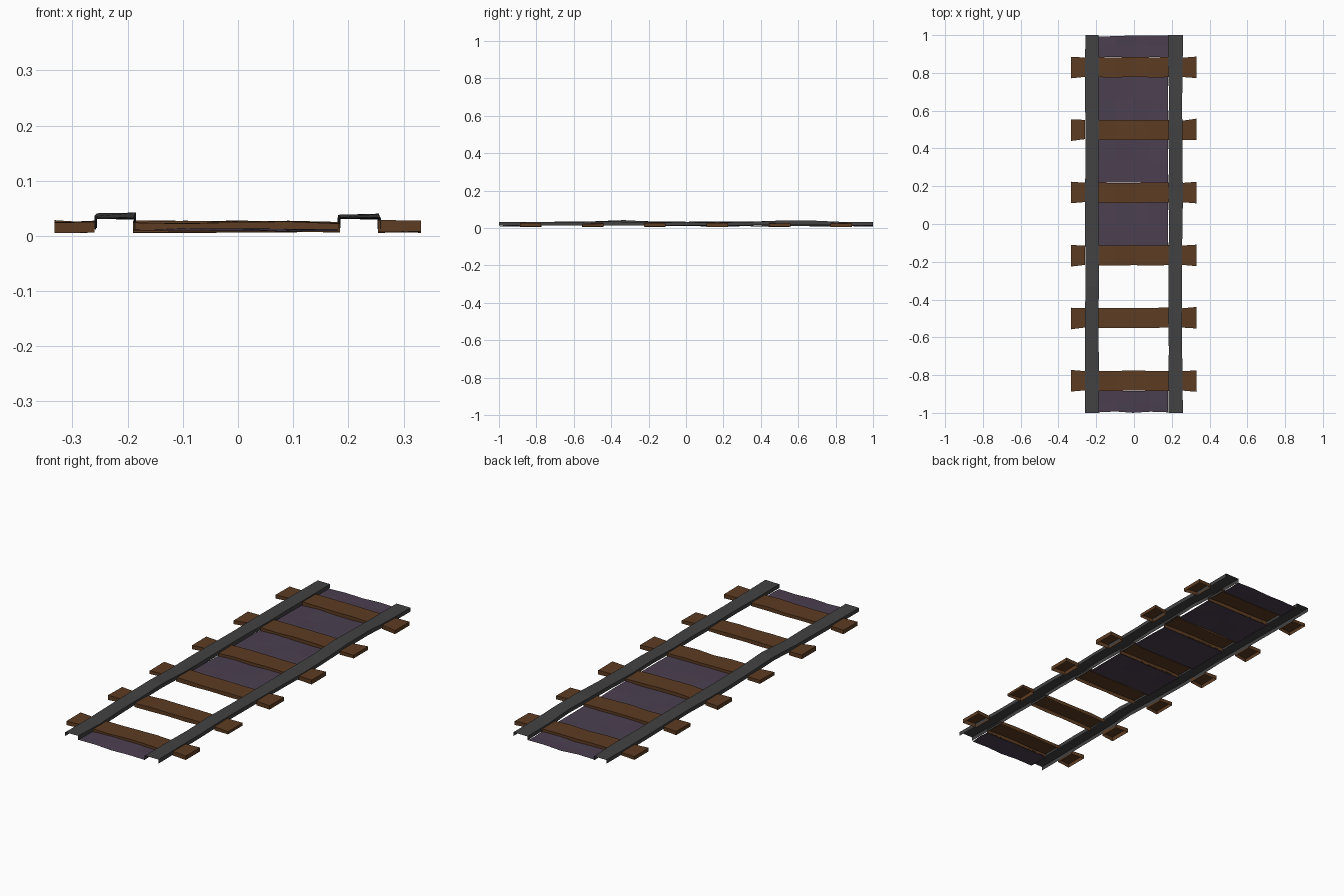
import bpy, bmesh, math, random

random.seed(4)
cube = bpy.data.objects.get("Cube")
if cube:
    bpy.data.objects.remove(cube, do_unlink=True)


def material(name, rgb):
    m = bpy.data.materials.new(name)
    m.use_nodes = True
    m.diffuse_color = (*rgb, 1)
    m.node_tree.nodes["Principled BSDF"].inputs["Base Color"].default_value = (*rgb, 1)
    return m


IRON = material("dark iron", (0.054, 0.054, 0.054))
WOOD = material("brown wood", (0.109, 0.045, 0.016))
GRAVEL = material("purple gravel", (0.071, 0.050, 0.080))


def jit(amount):
    return random.uniform(-amount, amount)


def strip(name, rings, mat, cap_start=False, cap_end=False):
    """Open sheet lofted through rings of points, with optional end walls."""
    bm = bmesh.new()
    rows = [[bm.verts.new(p) for p in ring] for ring in rings]
    for a, b in zip(rows, rows[1:]):
        for i in range(len(a) - 1):
            bm.faces.new((a[i], b[i], b[i + 1], a[i + 1]))
    if cap_start:
        bm.faces.new(rows[0])
    if cap_end:
        bm.faces.new(rows[-1][::-1])
    mesh = bpy.data.meshes.new(name)
    bm.to_mesh(mesh)
    bm.free()
    mesh.materials.append(mat)
    ob = bpy.data.objects.new(name, mesh)
    bpy.context.collection.objects.link(ob)
    return ob


def rail(name, x0, x1, bump_y):
    """Hollow channel that rises gently at one place."""
    rings = []
    count = 12
    for i in range(count + 1):
        y = -1 + 2 * i / count
        top = 0.032 + 0.008 * math.exp(-((y - bump_y) / 0.2) ** 2) + jit(0.0015)
        low = top - 0.019
        l, r = x0 + jit(0.003), x1 + jit(0.003)
        rings.append([(l, y, low), (l, y, top), (r, y, top - jit(0.002)), (r, y, low)])
    strip(name, rings, IRON)


def plank(name, x0, x1, yc, segments, flare0=0, flare1=0, caps=(False, False)):
    """Wooden board with skirts at its sides, open underneath."""
    rings = []
    lean = jit(0.003)
    for i in range(segments + 1):
        t = i / segments
        x = x0 + (x1 - x0) * t
        half = 0.053 + flare0 * (1 - t) + flare1 * t
        y = yc + lean * (t - 0.5) + jit(0.002)
        top = 0.025 + jit(0.002)
        low = 0.007 + jit(0.002)
        rings.append([(x, y + half, low), (x, y + half, top),
                      (x, y - half, top + jit(0.002)), (x, y - half, low)])
    strip(name, rings, WOOD, *caps)


def ground(name, y0, y1):
    """Thin uneven gravel sheet between two sleepers."""
    xs = [-0.19 + 0.37 * i / 4 for i in range(5)]
    rings = []
    for y in (y1, (y0 + y1) / 2, y0):
        end = abs(y) > 0.95
        rings.append([(x, y - math.copysign(abs(jit(0.008)), y) if end else y,
                       0.011 + jit(0.003)) for x in xs])
    strip(name, rings, GRAVEL)


# Rails
rail("rail_right", -0.258, -0.187, -0.35)
rail("rail_left", 0.183, 0.256, 0.58)

# Sleepers: a middle board and two stubs outside the rails
sleepers = [-0.83 + 0.332 * i for i in range(6)]
for n, y in enumerate(sleepers, 1):
    plank(f"sleeper_middle_{n}", -0.19, 0.185, y, 4)
    plank(f"sleeper_stub_right_{n}", -0.333, -0.26, y, 1, 0.004, -0.002, (True, True))
    plank(f"sleeper_stub_left_{n}", 0.254, 0.332, y, 1, -0.002, 0.004, (True, True))

# Gravel bed, missing between the two gaps near the front
half = 0.053
ground("gravel_front_end", -1, sleepers[0] - half)
for n in (3, 4, 5):
    ground(f"gravel_{n}", sleepers[n - 1] + half, sleepers[n] - half)
ground("gravel_back_end", sleepers[5] + half, 1)
